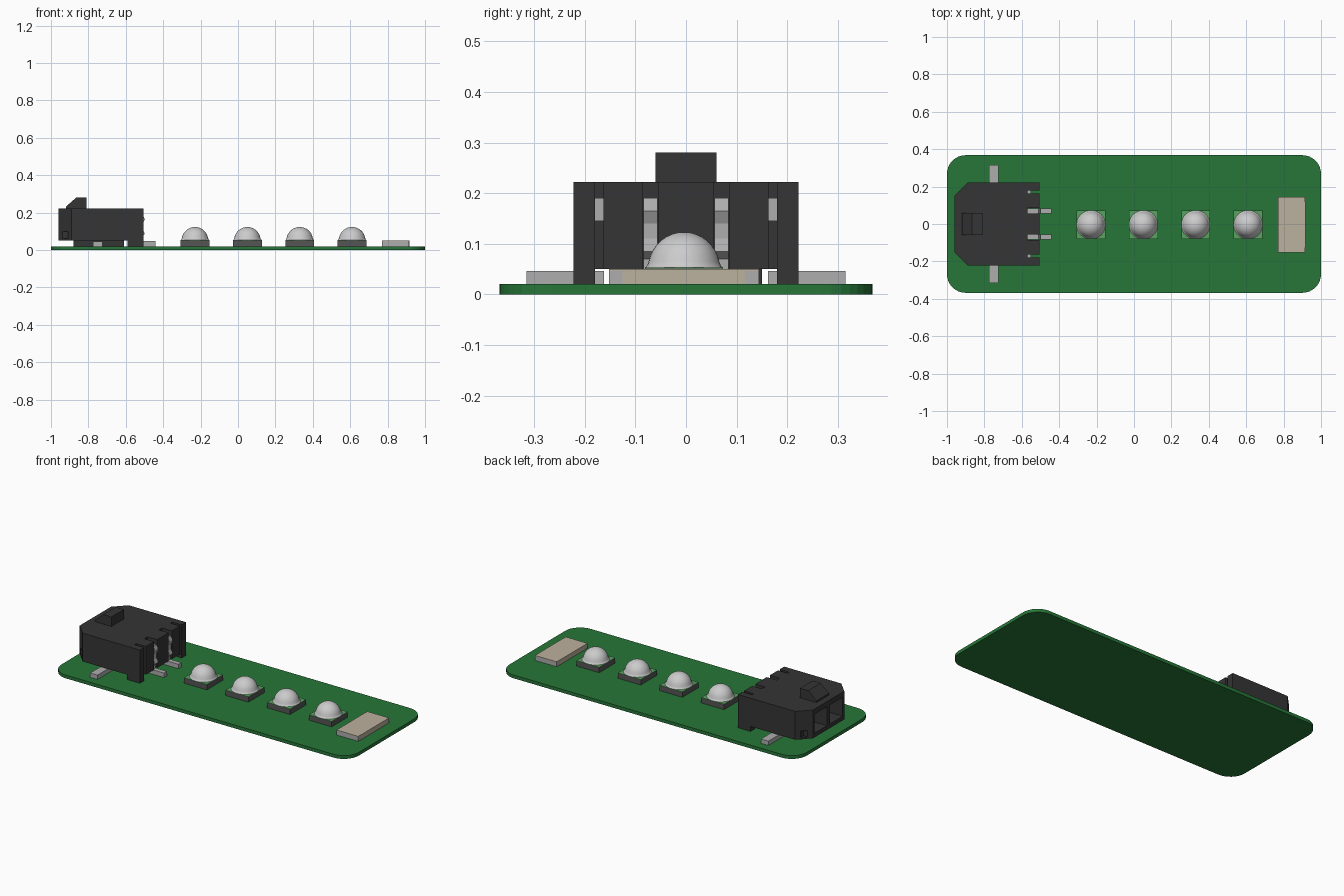
import bpy, bmesh, math
from mathutils import Vector

if "Cube" in bpy.data.objects:
    bpy.data.objects.remove(bpy.data.objects["Cube"])


def material(name, rgb):
    m = bpy.data.materials.new(name)
    m.diffuse_color = (*rgb, 1)
    m.use_nodes = True
    m.node_tree.nodes["Principled BSDF"].inputs["Base Color"].default_value = m.diffuse_color
    return m


GREEN = material("board_green", (0.02, 0.18, 0.04))
PALE_GREEN = material("pad_green", (0.10, 0.36, 0.12))
BLACK = material("black_plastic", (0.035, 0.035, 0.035))
DARK = material("dark_grey", (0.09, 0.09, 0.09))
METAL = material("metal", (0.42, 0.42, 0.42))
CREAM = material("cream", (0.50, 0.44, 0.34))


def finish(name, bm, mat=None):
    bmesh.ops.recalc_face_normals(bm, faces=bm.faces[:])
    me = bpy.data.meshes.new(name)
    bm.to_mesh(me)
    bm.free()
    ob = bpy.data.objects.new(name, me)
    bpy.context.collection.objects.link(ob)
    if mat:
        me.materials.append(mat)
    return ob


def prism(name, pts, axis, lo, hi, mat=None):
    """Extrude a profile: axis 'z' takes (x, y) points, axis 'y' takes (x, z)."""
    def place(p, h):
        return (p[0], p[1], h) if axis == 'z' else (p[0], h, p[1])
    bm = bmesh.new()
    face = bm.faces.new([bm.verts.new(place(p, lo)) for p in pts])
    ext = bmesh.ops.extrude_face_region(bm, geom=[face])
    d = Vector(place((0, 0), hi - lo))
    bmesh.ops.translate(bm, vec=d, verts=[v for v in ext["geom"] if isinstance(v, bmesh.types.BMVert)])
    return finish(name, bm, mat)


def box(name, x, y, z, mat=None):
    y = sorted(y)
    return prism(name, [(x[0], y[0]), (x[1], y[0]), (x[1], y[1]), (x[0], y[1])], 'z', *z, mat)


# Circuit board with rounded corners
R, outline = 0.1, []
for k, (sx, sy) in enumerate([(1, 1), (-1, 1), (-1, -1), (1, -1)]):
    for i in range(9):
        a = math.radians(90 * k + 90 * i / 8)
        outline.append((sx * (1 - R) + R * math.cos(a), sy * (0.368 - R) + R * math.sin(a)))
prism("circuit_board", outline, 'z', 0, 0.02, GREEN)

# Connector housing: chamfered mating end, notched rear end
half = [(-.505, .055), (-.57, .055), (-.57, .085), (-.505, .085), (-.505, .163), (-.57, .163),
        (-.57, .18), (-.505, .18), (-.505, .222), (-.89, .222), (-.96, .15)]
housing = prism("connector_housing", half + [(x, -y) for x, y in reversed(half)],
                'z', 0.05, 0.222, BLACK)

# Socket openings and small corner reliefs cut from the mating end
cutters = []
for s in (1, -1):
    cutters.append(box("socket_cutter", (-1, -.63), (s * .015, s * .135), (.075, .19)))
    cutters.append(box("relief_cutter", (-1, -.91), (s * .172, s * .25), (.062, .1)))
bpy.context.view_layer.objects.active = housing
for c in cutters:
    c.hide_render = True
    mod = housing.modifiers.new("cut", 'BOOLEAN')
    mod.operation, mod.solver, mod.object = 'DIFFERENCE', 'EXACT', c
    bpy.ops.object.modifier_apply(modifier=mod.name)
for c in cutters:
    bpy.data.objects.remove(c)

# Latch ramp on top, standoff underneath
prism("latch_ramp", [(-.92, .221), (-.81, .221), (-.81, .28), (-.865, .28), (-.92, .232)],
      'y', -.06, .06, BLACK)
box("connector_standoff", (-.88, -.61), (-.15, .15), (.02, .051), BLACK)

# Mirrored connector legs, solder tabs and contacts
pin = [(-.44, .02), (-.44, .047), (-.515, .047), (-.515, .07), (-.498, .085), (-.509, .11),
       (-.509, .14), (-.498, .165), (-.51, .19), (-.575, .19), (-.575, .02)]
for s, side in ((1, "back"), (-1, "front")):
    box(f"{side}_leg", (-.59, -.505), (s * .18, s * .222), (.02, .051), BLACK)
    box(f"{side}_solder_tab", (-.775, -.725), (s * .162, s * .315), (.02, .046), METAL)
    box(f"{side}_retainer", (-.58, -.55), (s * .163, s * .18), (.145, .19), METAL)
    prism(f"{side}_contact_pin", pin, 'y', s * .07 - .014, s * .07 + .014, METAL)

# Row of four lamps: square base, pale pad, flared dome lens
CY = -0.004
profile = [(.077, .053), (.073, .056)]
profile += [(.071 * math.cos(math.radians(a)), .052 + .071 * math.sin(math.radians(a)))
            for a in range(10, 90, 10)] + [(0, .123)]
bm = bmesh.new()
vs = [bm.verts.new((r, 0, z)) for r, z in profile]
es = [bm.edges.new(e) for e in zip(vs, vs[1:])]
bmesh.ops.spin(bm, geom=vs + es, cent=(0, 0, 0), axis=(0, 0, 1), angle=math.tau, steps=32)
bmesh.ops.remove_doubles(bm, verts=bm.verts[:], dist=1e-5)
lens = finish("lamp_lens_1", bm)
for p in lens.data.polygons:
    p.use_smooth = True
for i in range(4):
    x = -0.23 + 0.28 * i
    h = 0.077
    box(f"lamp_base_{i+1}", (x - h, x + h), (CY - h, CY + h), (.02, .051), DARK)
    box(f"lamp_pad_{i+1}", (x - h, x + h), (CY - h, CY + h), (.051, .053), PALE_GREEN)
    ob = lens if i == 0 else bpy.data.objects.new(f"lamp_lens_{i+1}", lens.data)
    if i:
        bpy.context.collection.objects.link(ob)
    ob.location = (x, CY, 0)

# Resistor: grey body with cream top, and cream core showing at the ends
box("resistor_body", (.77, .915), (-.152, .144), (.02, .046), METAL)
box("resistor_top", (.77, .915), (-.152, .144), (.046, .05), CREAM)
box("resistor_core", (.769, .916), (-.125, .117), (.02, .05), CREAM)
